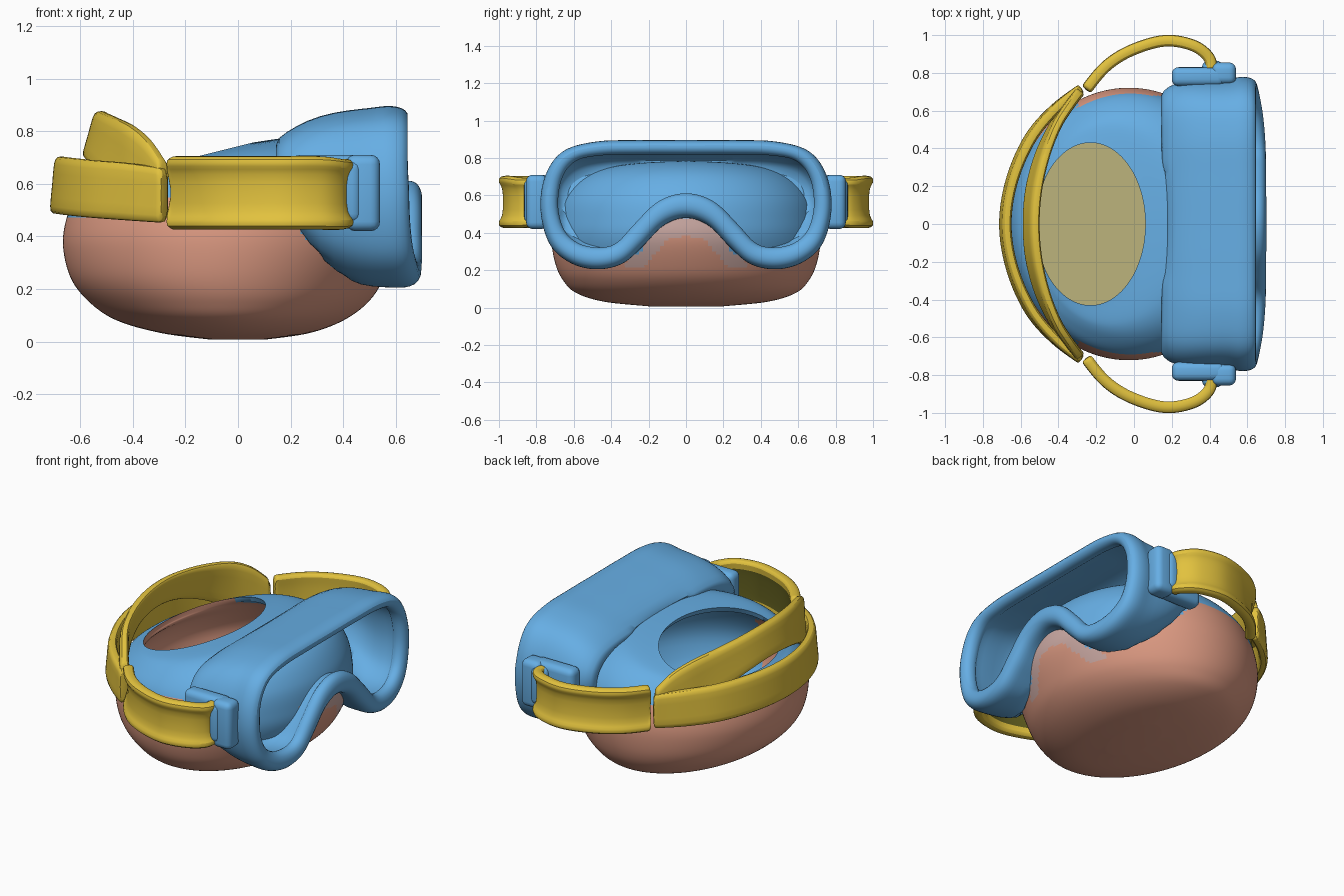
import bpy, bmesh, math
from mathutils import Vector

if "Cube" in bpy.data.objects:
    bpy.data.objects.remove(bpy.data.objects["Cube"])


def material(name, rgb):
    m = bpy.data.materials.new(name)
    lin = [((c / 255 + 0.055) / 1.055) ** 2.4 for c in rgb]
    m.diffuse_color = (*lin, 1)
    m.use_nodes = True
    m.node_tree.nodes["Principled BSDF"].inputs["Base Color"].default_value = m.diffuse_color
    return m


BLUE = material("frame blue", (102, 174, 228))
SKIN = material("skin", (222, 155, 131))
PALE = material("pale skin", (204, 170, 164))
YELLOW = material("strap yellow", (226, 194, 62))
KHAKI = material("floor khaki", (188, 180, 124))
OLIVE = material("dark olive lining", (95, 92, 30))


def finish(name, bm, mats, rule=None, subsurf=0):
    bmesh.ops.recalc_face_normals(bm, faces=bm.faces)
    if rule:
        for f in bm.faces:
            f.material_index = rule(f)
    me = bpy.data.meshes.new(name)
    bm.to_mesh(me)
    bm.free()
    for m in mats:
        me.materials.append(m)
    ob = bpy.data.objects.new(name, me)
    bpy.context.collection.objects.link(ob)
    bpy.context.view_layer.objects.active = ob
    ob.select_set(True)
    bpy.ops.object.shade_smooth_by_angle(angle=math.radians(50))
    ob.select_set(False)
    if subsurf:
        ob.modifiers.new("smooth", 'SUBSURF').levels = subsurf
        ob.modifiers["smooth"].render_levels = subsurf
    return ob


def spline(pts, n, closed=False):
    """Catmull-Rom through points of any dimension."""
    out, k = [], len(pts)
    for i in range(k if closed else k - 1):
        g = [pts[j % k] if closed else pts[max(0, min(k - 1, j))] for j in range(i - 1, i + 3)]
        for s in range(n):
            t = s / n
            out.append([0.5 * (2 * b + (c - a) * t + (2 * a - 5 * b + 4 * c - d) * t * t
                               + (3 * b - a - 3 * c + d) * t ** 3) for a, b, c, d in zip(*g)])
    if not closed:
        out.append(list(pts[-1]))
    return out


def loft(rings, close_path=False, caps=False):
    bm = bmesh.new()
    vs = [[bm.verts.new(p) for p in r] for r in rings]
    n, k = len(vs[0]), len(vs)
    for i in range(k if close_path else k - 1):
        a, b = vs[i], vs[(i + 1) % k]
        for j in range(n):
            bm.faces.new((a[j], a[(j + 1) % n], b[(j + 1) % n], b[j]))
    if caps:
        bm.faces.new(vs[0])
        bm.faces.new(vs[-1])
    return bm


# Head: hollow bowl with a tilted oval hole. Rows: centre x, half length, half width, z, tilt
outside = [(0, .1, .2, .007, 0), (-.01, .28, .44, .032, 0), (-.03, .43, .59, .08, 0),
           (-.035, .53, .66, .15, 0), (-.04, .595, .70, .24, 0), (-.03, .635, .72, .36, 0),
           (-.022, .632, .715, .46, 0), (-.02, .60, .685, .57, .05), (-.05, .53, .62, .65, .14),
           (-.12, .42, .54, .69, .22), (-.23, .29, .43, .685, .25)]
inside = [(-.22, .30, .44, .655, .23), (-.10, .42, .54, .63, .15), (-.04, .54, .62, .53, .04),
          (-.035, .59, .675, .40, 0), (-.04, .56, .665, .26, 0), (-.04, .51, .62, .17, 0)]
rows = spline(outside, 8) + spline(inside, 4)
N = 192
rings = []
for cx, a, b, z, tilt in rows:
    ring = []
    for j in range(N):
        u = 2 * math.pi * j / N
        ring.append((cx + a * math.cos(u), b * math.sin(u), z + tilt * a * math.cos(u)))
    rings.append(ring)


def head_colour(f):
    c = f.calc_center_median()
    if len(f.verts) > 4 and c.z > .1:
        return 3
    if f.normal.dot(c - Vector((-.05, 0, .4))) < 0:    # inner wall
        return 0 if c.x > -.05 - max(0, c.z - .56) * 3 else 1
    y = abs(c.y)
    if c.z > .47 + (.09 * (y / .7) ** 2 if c.x > -.3 else 0):
        return 0
    if y > .24 and c.z > .29 and c.x > .21 + (.45 - c.z) * .9:    # behind the lens
        return 0
    if c.x > .4 and c.z > .22 and y < .32 and y > .1 + (.37 - c.z) * (.8 if c.z < .37 else 9):
        return 2
    return 1


finish("head", loft(rings, caps=True), [BLUE, SKIN, PALE, KHAKI], head_colour)

# Goggle frame: outer and inner half outlines (y, z) with a nose arch
outer = [(0, .895), (.25, .895), (.48, .888), (.66, .835), (.755, .70), (.778, .52), (.73, .34),
         (.62, .24), (.48, .205), (.34, .235), (.23, .33), (.12, .44), (0, .48)]
inner = [(0, .82), (.25, .82), (.45, .815), (.59, .785), (.665, .69), (.685, .54), (.65, .41),
         (.57, .34), (.46, .32), (.37, .345), (.28, .44), (.15, .565), (0, .61)]


def full_loop(half):
    return spline(half + [(-y, z) for y, z in half[-2:0:-1]], 5, True)


OUT, INN = full_loop(outer), full_loop(inner)


def front_x(y, z):
    s = max(0, min(1, (.68 - z) / .14))
    return .64 + .055 * s * s * (3 - 2 * s) * max(0, 1 - (y / .8) ** 4)


def frame_ring(t, dx):
    """Ring following the bowed front; t blends from outer to inner outline."""
    return [(front_x(*o) + dx, o[0] + (i[0] - o[0]) * t, o[1] + (i[1] - o[1]) * t)
            for o, i in zip(OUT, INN)]


def body_ring(x, sy, bot, top):
    """Ring squeezed to a width and height range, stopping just under the head surface."""
    ring = []
    for y, z in OUT:
        y, z = y * sy, bot + (z - .205) / .69 * (top - bot)
        e = 1 - (y / .72) ** 2 - (max(0, z - .45) / .33) ** 2
        ring.append((max(x, .6 * math.sqrt(max(0, e)) - .05), y, z))
    return ring


rings = [body_ring(.13, .7, .5, .65), body_ring(.13, .84, .48, .735),
         body_ring(.15, .91, .44, .775), body_ring(.22, .96, .37, .82),
         body_ring(.31, .98, .28, .86), body_ring(.42, .985, .225, .88),
         body_ring(.51, .985, .207, .888), frame_ring(0, -.09), frame_ring(-.01, -.055),
         frame_ring(.08, -.015), frame_ring(.35, .008), frame_ring(.7, .004),
         frame_ring(.95, -.012), frame_ring(1.03, -.04), frame_ring(1.0, -.065),
         frame_ring(.82, -.07), frame_ring(.82, -.11), frame_ring(.75, -.2),
         body_ring(.33, .93, .33, .835), body_ring(.22, .88, .44, .79),
         body_ring(.17, .82, .48, .73)]
finish("goggle_frame", loft(rings, close_path=True), [BLUE], subsurf=1)

# Strap sections: offset across the band, position up the band
BEADED = [(-.020, .12), (-.018, .5), (-.020, .88), (-.028, .95), (-.014, 1.02), (.014, 1.02),
          (.038, .98), (.038, .87), (.016, .80), (.013, .5), (.016, .20), (.038, .13),
          (.038, .02), (.014, -.02), (-.014, -.02), (-.028, .05)]
PLAIN = [(-.026, .1), (-.024, .5), (-.026, .9), (-.018, 1), (.018, 1), (.030, .92),
         (.026, .5), (.030, .08), (.018, 0), (-.018, 0)]


def strap(name, rows, section, lined=False):
    """Sweep the section along rows of x, y, low z, high z, inward lean of the top."""
    path = spline(rows, 5)
    rings = []
    for i, (x, y, lo, hi, lean) in enumerate(path):
        p, q = path[max(0, i - 1)], path[min(len(path) - 1, i + 1)]
        d = Vector((q[0] - p[0], q[1] - p[1], 0)).normalized()
        n = Vector((-d.y, d.x, 0))
        if n.dot(Vector((x, y, 0))) < 0:
            n = -n
        rings.append([Vector((x, y, lo + (hi - lo) * t)) + n * (o - lean * (t - .5))
                      for o, t in section])

    def lining(f):
        c = f.calc_center_median()
        return int(lined and f.normal.y > .5 and abs(f.normal.z) < .25 and -.2 < c.x < .33
                   and .45 < c.z < .67)
    return finish(name, loft(rings, caps=True), [YELLOW, OLIVE] if lined else [YELLOW],
                  lining, subsurf=1)


def both_sides(half):
    return half + [(r[0], -r[1], *r[2:]) for r in half[-2::-1]]


# Rear straps: lower band and the upper band that splits from it
strap("lower_rear_strap", both_sides([
    (-.275, .718, .45, .66, 0), (-.42, .605, .46, .68, .01), (-.55, .45, .47, .69, .02),
    (-.645, .23, .48, .70, .02), (-.68, 0, .485, .705, .02)]), PLAIN)
strap("upper_rear_strap", both_sides([
    (-.28, .705, .455, .68, 0), (-.345, .625, .48, .77, .01), (-.415, .52, .53, .825, .02),
    (-.485, .36, .62, .853, .04), (-.53, .18, .68, .87, .05), (-.543, 0, .70, .877, .05)]),
    PLAIN)


def rounded_box(name, x0, x1, y0, y1, z0, z1, r):
    bm = bmesh.new()
    bmesh.ops.create_cube(bm, size=1)
    for v in bm.verts:
        v.co = ((x0 + x1) / 2 + v.co.x * (x1 - x0), (y0 + y1) / 2 + v.co.y * (y1 - y0),
                (z0 + z1) / 2 + v.co.z * (z1 - z0))
    bmesh.ops.bevel(bm, geom=bm.edges[:], offset=r, segments=4, profile=.5, affect='EDGES')
    finish(name, bm, [BLUE])


# Side straps and buckles
for side, s in (("left", 1), ("right", -1)):
    strap(side + "_side_strap", [
        (-.25, .705 * s, .43, .70, 0), (-.15, .825 * s, .43, .70, 0), (-.02, .91 * s, .43, .70, 0),
        (.16, .964 * s, .43, .70, 0), (.31, .94 * s, .43, .70, 0), (.39, .88 * s, .43, .69, 0),
        (.405, .82 * s, .44, .69, 0)], BEADED, lined=s < 0)
    for part, x0, x1, y0, y1, z0, z1 in (("base", .20, .48, .73, .83, .43, .71),
                                         ("clip", .41, .54, .74, .855, .42, .71),
                                         ("bar", .36, .47, .77, .865, .45, .69)):
        ya, yb = sorted((y0 * s, y1 * s))
        rounded_box(f"{side}_buckle_{part}", x0, x1, ya, yb, z0, z1, .036)
